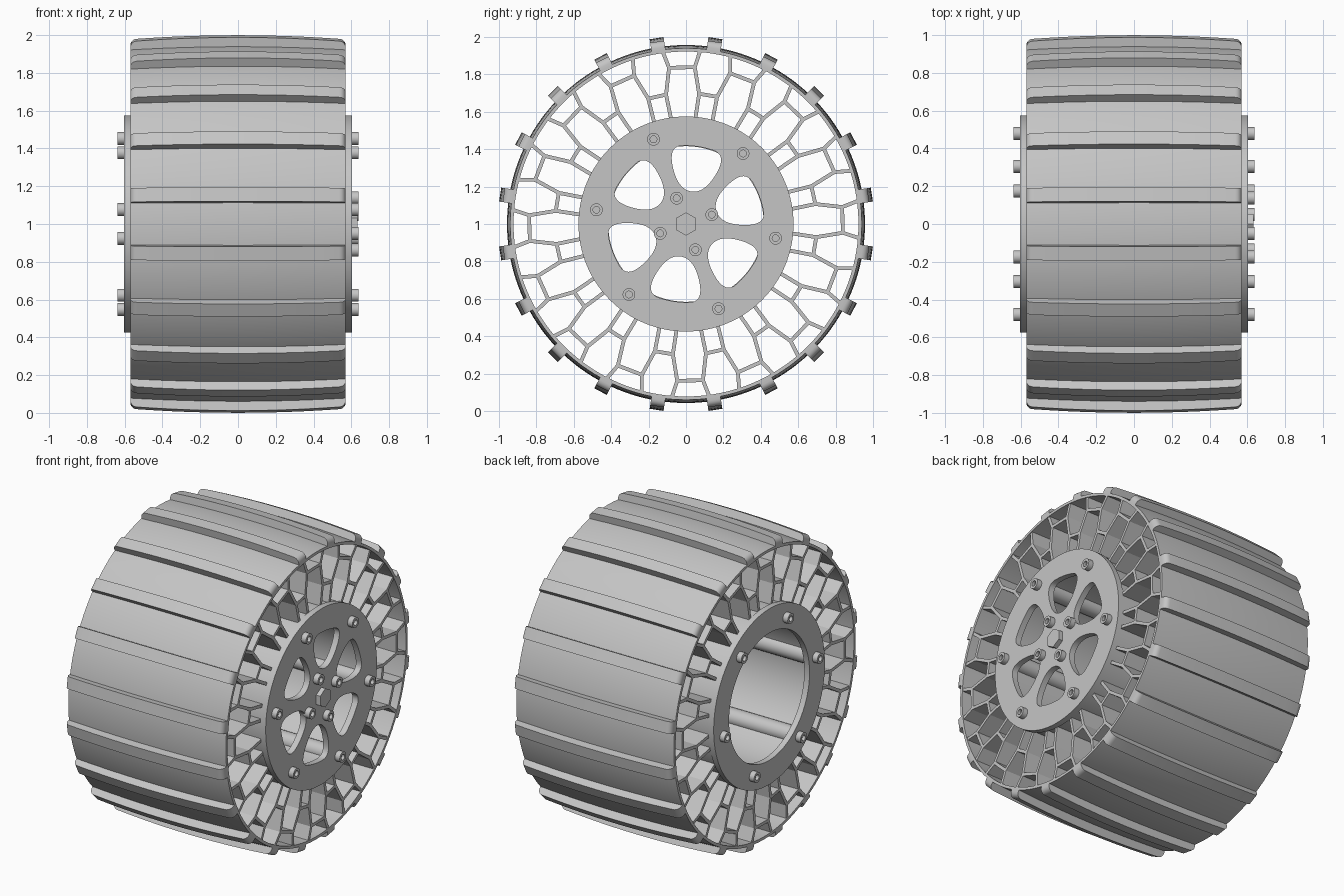
import bpy, bmesh
from math import sin, cos, radians, pi
from mathutils import Matrix, Vector

cube = bpy.data.objects.get("Cube")
if cube:
    bpy.data.objects.remove(cube)

grey = bpy.data.materials.new("light_grey")
grey.use_nodes = True
grey.diffuse_color = (0.56, 0.56, 0.56, 1)
grey.node_tree.nodes["Principled BSDF"].inputs["Base Color"].default_value = (0.56, 0.56, 0.56, 1)

CENTRE = 1.0
HALF = 0.57


def polar(x, r, deg):
    """Point at radius and angle around the wheel axis."""
    a = radians(deg)
    return Vector((x, r * cos(a), CENTRE + r * sin(a)))


def finish(name, bm):
    bmesh.ops.remove_doubles(bm, verts=bm.verts, dist=1e-5)
    bmesh.ops.recalc_face_normals(bm, faces=bm.faces)
    mesh = bpy.data.meshes.new(name)
    bm.to_mesh(mesh)
    bm.free()
    mesh.materials.append(grey)
    obj = bpy.data.objects.new(name, mesh)
    bpy.context.collection.objects.link(obj)
    bpy.ops.object.select_all(action='DESELECT')
    bpy.context.view_layer.objects.active = obj
    obj.select_set(True)
    bpy.ops.object.shade_smooth_by_angle(angle=radians(30))


def lathe(name, profile, sides, centre=(0, 0), closed=True):
    """Turn an (x, radius) profile about an axis parallel to x."""
    bm = bmesh.new()
    rings = []
    for i in range(sides):
        a = 2 * pi * i / sides + pi / 2
        rings.append([bm.verts.new((x, centre[0] + r * cos(a), CENTRE + centre[1] + r * sin(a)))
                      for x, r in profile])
    count = len(profile)
    for i in range(sides):
        a, b = rings[i], rings[(i + 1) % sides]
        for j in range(count if closed else count - 1):
            k = (j + 1) % count
            bm.faces.new((a[j], a[k], b[k], b[j]))
    bmesh.ops.dissolve_degenerate(bm, dist=1e-6, edges=bm.edges)
    finish(name, bm)


def tube(name, x0, x1, r_in, r_out, sides=128):
    lathe(name, [(x0, r_in), (x0, r_out), (x1, r_out), (x1, r_in)], sides)


def prism(bm, loop, offset):
    """Solid between a planar loop and its shifted copy."""
    a = [bm.verts.new(p) for p in loop]
    b = [bm.verts.new(p + offset) for p in loop]
    bm.faces.new(a)
    bm.faces.new(list(reversed(b)))
    for i in range(len(a)):
        j = (i + 1) % len(a)
        bm.faces.new((a[j], a[i], b[i], b[j]))


def crown(x, top, drop):
    return top - drop * (x / HALF) ** 2


# Crowned outer band
steps = [HALF * (i / 8 - 1) for i in range(17)]
lathe("tread_band", [(x, crown(x, 0.957, 0.017)) for x in steps] + [(HALF, 0.922), (-HALF, 0.922)], 160)

# Twenty cross lugs with rounded ends
bm = bmesh.new()
CORNER = 0.035
flat = HALF - CORNER
top = [(flat * (i / 6 - 1), crown(flat * (i / 6 - 1), 1.006, 0.022)) for i in range(13)]
edge = crown(flat, 1.006, 0.022) - CORNER
right_arc = [(flat + CORNER * sin(radians(t)), edge + CORNER * cos(radians(t))) for t in range(18, 91, 18)]
left_arc = [(-x, r) for x, r in reversed(right_arc)]
outline = [(-HALF, 0.93)] + left_arc + top + right_arc + [(HALF, 0.93)]
for k in range(20):
    angle = 9 + 18 * k
    side = Vector((0, -sin(radians(angle)), cos(radians(angle)))) * 0.0375
    prism(bm, [polar(x, r, angle) - side for x, r in outline], side * 2)
finish("tread_lugs", bm)

# Honeycomb web of thin walls: tall cells alternate with small cells at the drum
bm = bmesh.new()
WEB = 0.565
CELLS = 16
PITCH = 360 / CELLS


def wall(start, end, thick=0.02):
    p, q = polar(-WEB, *start), polar(-WEB, *end)
    along = (q - p).normalized()
    across = Vector((0, -along.z, along.y)) * thick / 2
    p, q = p - along * 0.006, q + along * 0.006
    prism(bm, [p - across, q - across, q + across, p + across], Vector((2 * WEB, 0, 0)))


for k in range(CELLS):
    mid = 91.5 + PITCH * k
    gap = mid + PITCH / 2
    wall((0.84, mid - 4.7), (0.84, mid + 4.7))
    wall((0.70, gap - 4), (0.70, gap + 4))
    for s in (-1, 1):
        shoulder = mid + s * (PITCH / 2 - 4)
        wall((0.84, mid + s * 4.7), (0.93, mid + s * 6.2))
        wall((0.84, mid + s * 4.7), (0.70, shoulder))
        wall((0.70, shoulder), (0.56, shoulder - s * 0.7))
finish("honeycomb_web", bm)

# Inner drum and rear clamp ring
tube("inner_drum", -HALF, HALF, 0.47, 0.57)
tube("rear_ring", -0.603, -0.565, 0.416, 0.575)


# Spoked hub plate
def rounded(points):
    """Corner cutting turns a control polygon into a soft outline."""
    for _ in range(4):
        cut = []
        for i, p in enumerate(points):
            q = points[(i + 1) % len(points)]
            cut += [p.lerp(q, 0.25), p.lerp(q, 0.75)]
        points = cut
    return points


def ring_point(r, deg):
    return Vector((r * cos(radians(deg)), r * sin(radians(deg)), 0))


curve = bpy.data.curves.new("hub_outline", 'CURVE')
curve.dimensions = '2D'
curve.fill_mode = 'BOTH'
curve.extrude = 0.02
loops = [[ring_point(0.575, i * 360 / 128) for i in range(128)]]
window = [(0.43, -22), (0.425, 0), (0.43, 22), (0.19, 22), (0.19, -22)]
for k in range(6):
    loops.append(rounded([ring_point(r, 21 + 60 * k + a) for r, a in window]))
for loop in loops:
    spline = curve.splines.new('POLY')
    spline.points.add(len(loop) - 1)
    for point, co in zip(spline.points, loop):
        point.co = (co.x, co.y, 0, 1)
    spline.use_cyclic_u = True
helper = bpy.data.objects.new("hub_outline", curve)
bpy.context.collection.objects.link(helper)
bpy.context.view_layer.update()
flat_mesh = bpy.data.meshes.new_from_object(helper.evaluated_get(bpy.context.evaluated_depsgraph_get()))
bm = bmesh.new()
bm.from_mesh(flat_mesh)
bpy.data.objects.remove(helper)
bpy.data.meshes.remove(flat_mesh)
bm.transform(Matrix(((0, 0, 1, 0.583), (1, 0, 0, 0), (0, 1, 0, CENTRE), (0, 0, 0, 1))))
finish("hub_plate", bm)

# Hexagonal shaft end
lathe("hex_shaft", [(0.57, 0), (0.57, 0.062), (0.633, 0.062), (0.633, 0)], 6, closed=False)


# Socket head bolts and the bosses that carry them
def bolt(name, side, r, deg):
    shape = [(0.595, 0), (0.595, 0.034), (0.638, 0.034), (0.638, 0.018), (0.618, 0.018), (0.618, 0)]
    spot = ring_point(r, deg)
    lathe(name, [(side * x, rad) for x, rad in shape], 20, (spot.x, spot.y), closed=False)


for k in range(6):
    angle = 51 + 60 * k
    bolt(f"front_bolt_{k + 1}", 1, 0.485, angle)
    bolt(f"rear_bolt_{k + 1}", -1, 0.485, angle)
    spot = ring_point(0.485, angle)
    lathe(f"bolt_boss_{k + 1}", [(-0.565, 0), (-0.565, 0.055), (0.565, 0.055), (0.565, 0)], 24,
          (spot.x, spot.y), closed=False)
for k in range(4):
    bolt(f"hub_bolt_{k + 1}", 1, 0.147, 20 + 90 * k)
